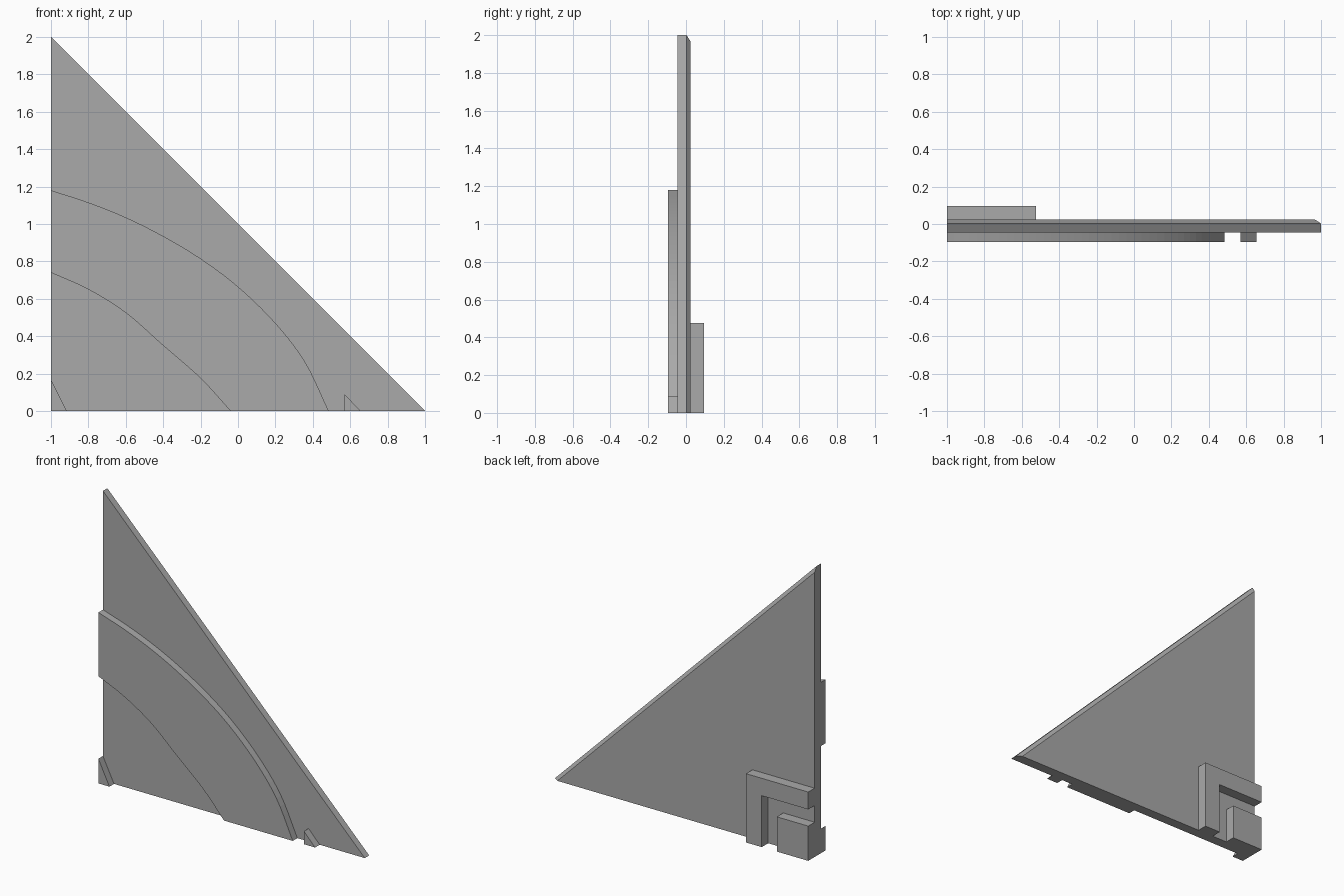
import bpy
import bmesh
from mathutils import Vector

cube = bpy.data.objects.get("Cube")
if cube:
    bpy.data.objects.remove(cube, do_unlink=True)

grey = bpy.data.materials.new("plain grey")
grey.use_nodes = True
colour = (0.4, 0.4, 0.4, 1)
grey.diffuse_color = colour
grey.node_tree.nodes["Principled BSDF"].inputs["Base Color"].default_value = colour


def loft(name, front, back, y0, y1):
    """Solid between an (x, z) outline at y0 and a matching outline at y1."""
    bm = bmesh.new()
    a = [bm.verts.new((x, y0, z)) for x, z in front]
    b = [bm.verts.new((x, y1, z)) for x, z in back]
    bm.faces.new(a)
    bm.faces.new(b[::-1])
    for i in range(len(a)):
        j = (i + 1) % len(a)
        bm.faces.new((a[j], a[i], b[i], b[j]))
    bmesh.ops.recalc_face_normals(bm, faces=bm.faces)
    mesh = bpy.data.meshes.new(name)
    bm.to_mesh(mesh)
    bm.free()
    mesh.materials.append(grey)
    obj = bpy.data.objects.new(name, mesh)
    bpy.context.collection.objects.link(obj)
    return obj


def plate(name, outline, y0, y1):
    return loft(name, outline, outline, y0, y1)


def smooth_path(points, steps=5):
    """Catmull-Rom curve through the points."""
    p = [Vector(q) for q in points]
    p = [2 * p[0] - p[1]] + p + [2 * p[-1] - p[-2]]
    path = []
    for a, b, c, d in zip(p, p[1:], p[2:], p[3:]):
        for k in range(steps):
            t = k / steps
            path.append(b + (c - a) * t / 2
                        + (2 * a - 5 * b + 4 * c - d) * t * t / 2
                        + (3 * b - a - 3 * c + d) * t ** 3 / 2)
    return [tuple(q) for q in path] + [tuple(points[-1])]


FRONT, SLAB_FRONT, BEVEL, SLAB_BACK, BACK = -0.095, -0.045, 0.003, 0.025, 0.095

# Triangular slab, with its sloping edge chamfered towards the back
full = [(-1, 0), (1, 0), (-1, 2)]
inset = [(-1, 0), (0.965, 0), (-1, 1.965)]
plate("triangle_slab", full, SLAB_FRONT, BEVEL)
loft("chamfered_backing", full, inset, BEVEL, SLAB_BACK)

# Raised curved band on the front
outer = smooth_path([(-1, 1.18), (-0.8, 1.115), (-0.6, 1.035), (-0.4, 0.935),
                     (-0.2, 0.815), (0, 0.665), (0.2, 0.47), (0.36, 0.26), (0.485, 0)])
inner = smooth_path([(-1, 0.74), (-0.8, 0.65), (-0.6, 0.525),
                     (-0.4, 0.35), (-0.2, 0.175), (-0.04, 0)])
plate("curved_band", outer + inner[::-1], FRONT, SLAB_FRONT)

# Small raised wedges along the bottom of the front
plate("corner_wedge", [(-1, 0), (-0.915, 0), (-1, 0.17)], FRONT, SLAB_FRONT)
plate("outer_wedge", [(0.57, 0), (0.655, 0), (0.57, 0.09)], FRONT, SLAB_FRONT)

# Square block and L-shaped frame on the back corner
size, bar, block = 0.475, 0.12, 0.24
o, i, s = size - 1, size - bar - 1, block - 1
plate("corner_block", [(-1, 0), (s, 0), (s, block), (-1, block)], SLAB_BACK, BACK)
plate("corner_frame", [(i, 0), (o, 0), (o, size), (-1, size),
                       (-1, size - bar), (i, size - bar)], SLAB_BACK, BACK)
